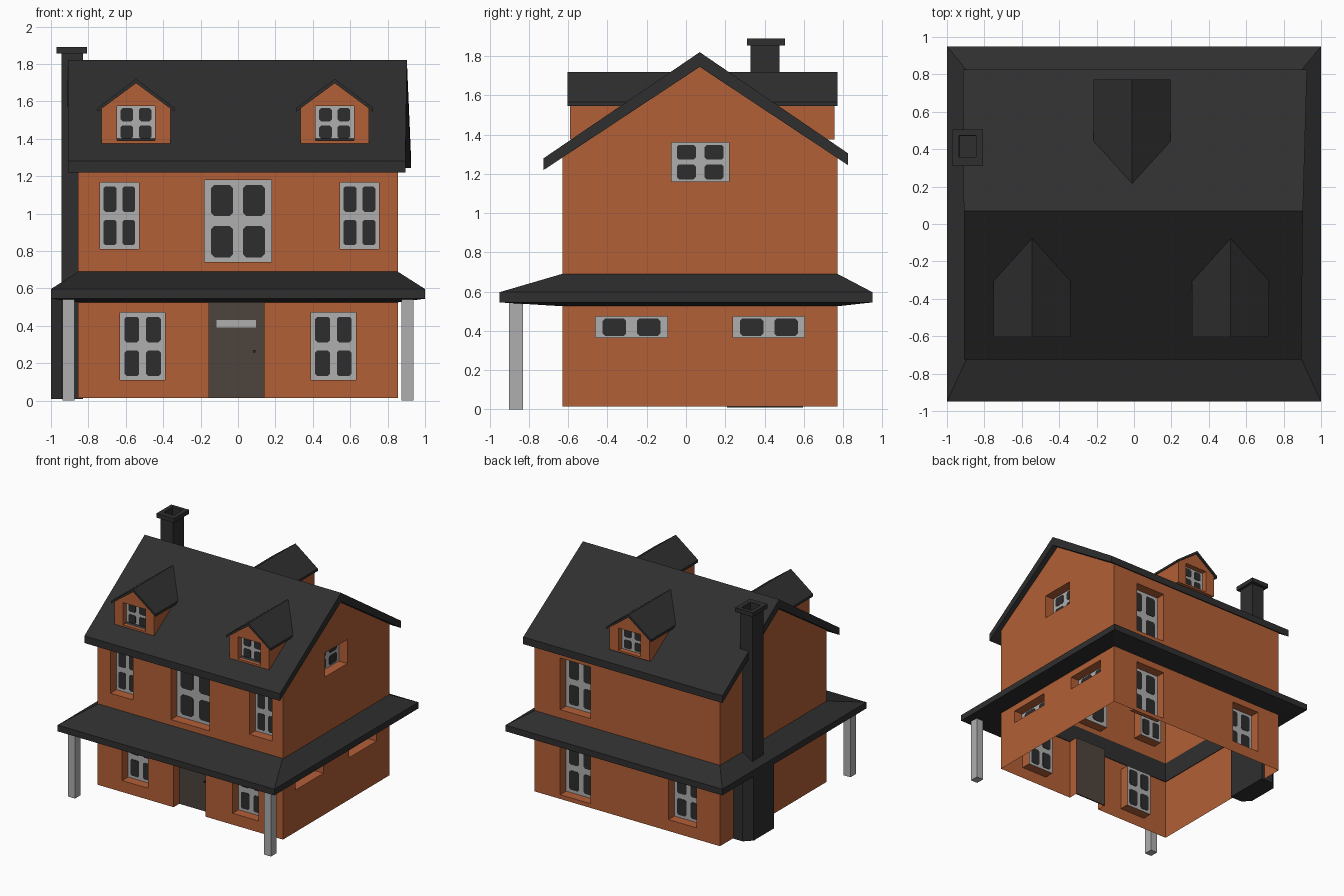
import bpy, bmesh, math
from mathutils import Matrix, Vector

if "Cube" in bpy.data.objects:
    bpy.data.objects.remove(bpy.data.objects["Cube"])


def material(name, col):
    m = bpy.data.materials.new(name)
    m.diffuse_color = (*col, 1)
    m.use_nodes = True
    m.node_tree.nodes["Principled BSDF"].inputs["Base Color"].default_value = m.diffuse_color
    return m


BRICK = material("terracotta wall", (0.45, 0.115, 0.038))
SLATE = material("charcoal slate", (0.028, 0.028, 0.028))
GREY = material("light grey frame", (0.43, 0.43, 0.43))
GLASS = material("dark glass", (0.026, 0.026, 0.026))
WOOD = material("dark brown door", (0.075, 0.056, 0.046))


def finish(name, bm, mat, mtx=Matrix(), fix=True):
    if fix:
        bmesh.ops.recalc_face_normals(bm, faces=bm.faces)
    bm.transform(mtx)
    me = bpy.data.meshes.new(name)
    bm.to_mesh(me)
    bm.free()
    me.materials.append(mat)
    ob = bpy.data.objects.new(name, me)
    bpy.context.collection.objects.link(ob)
    return ob


def loft(name, loops, mat, mtx=Matrix(), cyclic=False):
    """Skin a chain of point loops; cap the ends unless cyclic."""
    bm = bmesh.new()
    rows = [[bm.verts.new(p) for p in lp] for lp in loops]
    pairs = list(zip(rows, rows[1:]))
    if cyclic:
        pairs.append((rows[-1], rows[0]))
    for a, b in pairs:
        for i in range(len(a)):
            j = (i + 1) % len(a)
            bm.faces.new((a[i], a[j], b[j], b[i]))
    if not cyclic:
        bm.faces.new(rows[0])
        bm.faces.new(rows[-1])
    return finish(name, bm, mat, mtx)


def rect(x0, x1, y0, y1, z):
    return [(x0, y0, z), (x1, y0, z), (x1, y1, z), (x0, y1, z)]


def box(name, x0, x1, y0, y1, z0, z1, mat, mtx=Matrix()):
    return loft(name, [rect(x0, x1, y0, y1, z0), rect(x0, x1, y0, y1, z1)], mat, mtx)


# Wall sheets in local (u, inward depth, z), with openings recessed inward
def panel(name, mtx, u0, u1, z0, z1, holes=(), depth=0.08, clips=()):
    bm = bmesh.new()
    quad = lambda *ps: bm.faces.new([bm.verts.new(p) for p in ps])
    us = sorted({u0, u1, *[h[0] for h in holes], *[h[1] for h in holes]})
    zs = sorted({z0, z1, *[h[2] for h in holes], *[h[3] for h in holes]})
    for a, b in zip(us, us[1:]):
        for c, d in zip(zs, zs[1:]):
            m, n = (a + b) / 2, (c + d) / 2
            if not any(h[0] < m < h[1] and h[2] < n < h[3] for h in holes):
                quad((a, 0, c), (b, 0, c), (b, 0, d), (a, 0, d))
    for a, b, c, d in holes:
        e = depth
        quad((a, 0, c), (a, 0, d), (a, e, d), (a, e, c))
        quad((b, 0, d), (b, 0, c), (b, e, c), (b, e, d))
        quad((a, 0, d), (b, 0, d), (b, e, d), (a, e, d))
        if c > z0:
            quad((b, 0, c), (a, 0, c), (a, e, c), (b, e, c))
    for pu, pz, nu, nz in clips:
        bmesh.ops.bisect_plane(bm, geom=bm.verts[:] + bm.edges[:] + bm.faces[:],
                               plane_co=(pu, 0, pz), plane_no=(nu, 0, nz), clear_outer=True)
    bmesh.ops.remove_doubles(bm, verts=bm.verts, dist=1e-4)
    return finish(name, bm, BRICK, mtx, fix=False)


# Window: grey plate with clipped-corner dark panes
def window(name, mtx, hole, depth=0.08, rows=2):
    a, b, c, d = hole
    w, h = b - a, d - c
    box(name + "_frame", a, b, depth - 0.001, depth + 0.001, c, d, GREY, mtx)
    pw, ph = w * 0.165, h * (0.19 if rows == 2 else 0.42)
    k = min(pw, ph) * 0.3
    shape = [(-pw + k, -ph), (pw - k, -ph), (pw, -ph + k), (pw, ph - k),
             (pw - k, ph), (-pw + k, ph), (-pw, ph - k), (-pw, -ph + k)]
    for fu in (0.26, 0.74):
        for r in range(rows):
            cu, cz = a + w * fu, c + h * (r + 0.5) / rows
            loft(name + "_pane", [[(cu + x, depth + s, cz + z) for x, z in shape]
                                  for s in (-0.004, 0.004)], GLASS, mtx)


def wall(name, mtx, u0, u1, z0, z1, wins=(), extra=(), rows=2, depth=0.08, clips=()):
    panel(name, mtx, u0, u1, z0, z1, list(wins) + list(extra), depth, clips)
    for i, h in enumerate(wins):
        window(f"{name}_window_{i + 1}", mtx, h, depth, rows)


def side(angle, x, y):
    return Matrix.Translation((x, y, 0)) @ Matrix.Rotation(math.radians(angle), 4, 'Z')


X, YF, YB = 0.855, -0.628, 0.773
Z0, Z1, Z2 = 0.015, 0.535, 0.68
front, back = side(0, 0, YF), side(180, 0, YB)
right, left = side(90, X, 0), side(-90, -X, 0)

# Ground floor walls
DOOR = (-0.155, 0.14, Z0, 0.53)
wall("front_lower_wall", front, -X, X, Z0, Z1,
     [(-0.63, -0.39, 0.11, 0.47), (0.39, 0.63, 0.11, 0.47)], [DOOR])
wall("back_lower_wall", back, -X, X, Z0, Z1,
     [(-0.62, -0.34, 0.05, 0.47), (0.38, 0.64, 0.11, 0.47)])
wall("right_lower_wall", right, YF, YB, Z0, Z1,
     [(-0.46, -0.095, 0.365, 0.472), (0.24, 0.605, 0.365, 0.472)], rows=1)
wall("left_lower_wall", left, -YB, -YF, Z0, Z1)

# Upper floor walls and gables
wall("front_upper_wall", front, -X, X, Z2, 1.30,
     [(-0.738, -0.53, 0.81, 1.167), (-0.178, 0.178, 0.74, 1.18), (0.545, 0.754, 0.81, 1.167)])
wall("back_upper_wall", back, -X, X, Z2, 1.30, [(-0.62, -0.34, 0.76, 1.19)])
wall("right_upper_wall", right, YF, YB, Z2, 1.78, [(-0.075, 0.22, 1.16, 1.36)],
     clips=[(0.07, 1.76, -0.66, 1), (0.07, 1.76, 0.667, 1)])
wall("left_upper_wall", left, -YB, -YF, Z2, 1.78,
     clips=[(-0.07, 1.76, -0.667, 1), (-0.07, 1.76, 0.66, 1)])

# Door
box("door", DOOR[0], DOOR[1], 0.075, 0.085, Z0, 0.53, WOOD, front)
box("door_plate", -0.115, 0.096, 0.067, 0.075, 0.39, 0.43, GREY, front)
box("door_knob", 0.08, 0.094, 0.06, 0.075, 0.258, 0.272, GLASS, front)

# Main roof slab: y, z, left x, right x
prof = [(-0.725, 1.22, -0.91, 0.895), (-0.725, 1.28, -0.91, 0.895), (0.07, 1.82, -0.91, 0.903),
        (0.825, 1.305, -0.914, 0.925), (0.825, 1.245, -0.914, 0.925), (0.07, 1.745, -0.91, 0.903)]
loft("main_roof", [[(p[2], p[0], p[1]) for p in prof], [(p[3], p[0], p[1]) for p in prof]], SLATE)

# Porch roof ring
xi, a, b = X - 0.006, YF + 0.006, YB - 0.006
loft("porch_roof", [rect(-xi, xi, a, b, 0.693), rect(-1, 1, -0.95, 0.95, 0.597),
                    rect(-1, 1, -0.95, 0.95, 0.545), rect(-xi, xi, a, b, 0.525)], SLATE, cyclic=True)

# Porch posts
for s, n in ((-1, "left"), (1, "right")):
    box(n + "_porch_post", s * 0.905 - 0.032, s * 0.905 + 0.032, -0.903, -0.83, 0, 0.56, GREY)

# Chimney stack with open cap, and its chamfered base
loft("chimney", [rect(-0.945, -0.83, 0.328, 0.476, 0.5), rect(-0.945, -0.83, 0.328, 0.476, 1.855),
                 rect(-0.97, -0.807, 0.31, 0.505, 1.855), rect(-0.97, -0.807, 0.31, 0.505, 1.89),
                 rect(-0.936, -0.845, 0.358, 0.474, 1.89), rect(-0.93, -0.845, 0.358, 0.470, 1.70)], SLATE)
plan = [(-0.83, 0.21), (-0.94, 0.21), (-1, 0.27), (-1, 0.535), (-0.94, 0.595), (-0.83, 0.595)]
loft("chimney_base", [[(x, y, z) for x, y in plan] for z in (0.01, 0.55)], SLATE)


# Dormers: front sheet, side cheeks cut to the roof slope, small gable roof
def dormer(name, cx, angle, face, ridge, slope):
    mtx = side(angle, cx, 0)
    fm = mtx @ Matrix.Translation((0, face, 0))
    zb, ze, hw = 1.375, 1.56, 0.184
    at = lambda z: ridge - (1.81 - z) / slope
    wall(name + "_face", fm, -hw, hw, zb, 1.70, [(-0.102, 0.102, 1.39, 1.575)], depth=0.045,
         clips=[(0, 1.70, -0.74, 1), (0, 1.70, 0.74, 1)])
    bm = bmesh.new()
    for s in (-hw, hw):
        bm.faces.new([bm.verts.new((s, y, z)) for y, z in
                      ((face, zb), (face, ze), (at(ze), ze), (at(zb) + 0.01, zb))])
    bm.faces.new([bm.verts.new(p) for p in rect(-hw, hw, face, at(zb) + 0.01, zb)])
    finish(name + "_cheeks", bm, BRICK, mtx)
    chev = [(-0.206, 1.545), (0, 1.697), (0.206, 1.545), (0.206, 1.565), (0, 1.72), (-0.206, 1.565)]
    loft(name + "_roof", [[(u, face - 0.015, z) for u, z in chev],
                          [(u, at(z), z) for u, z in chev]], SLATE, mtx)


dormer("front_left_dormer", -0.545, 0, -0.59, 0.07, 0.68)
dormer("front_right_dormer", 0.517, 0, -0.59, 0.07, 0.68)
dormer("back_dormer", -0.01, 180, -0.757, -0.07, 0.687)
